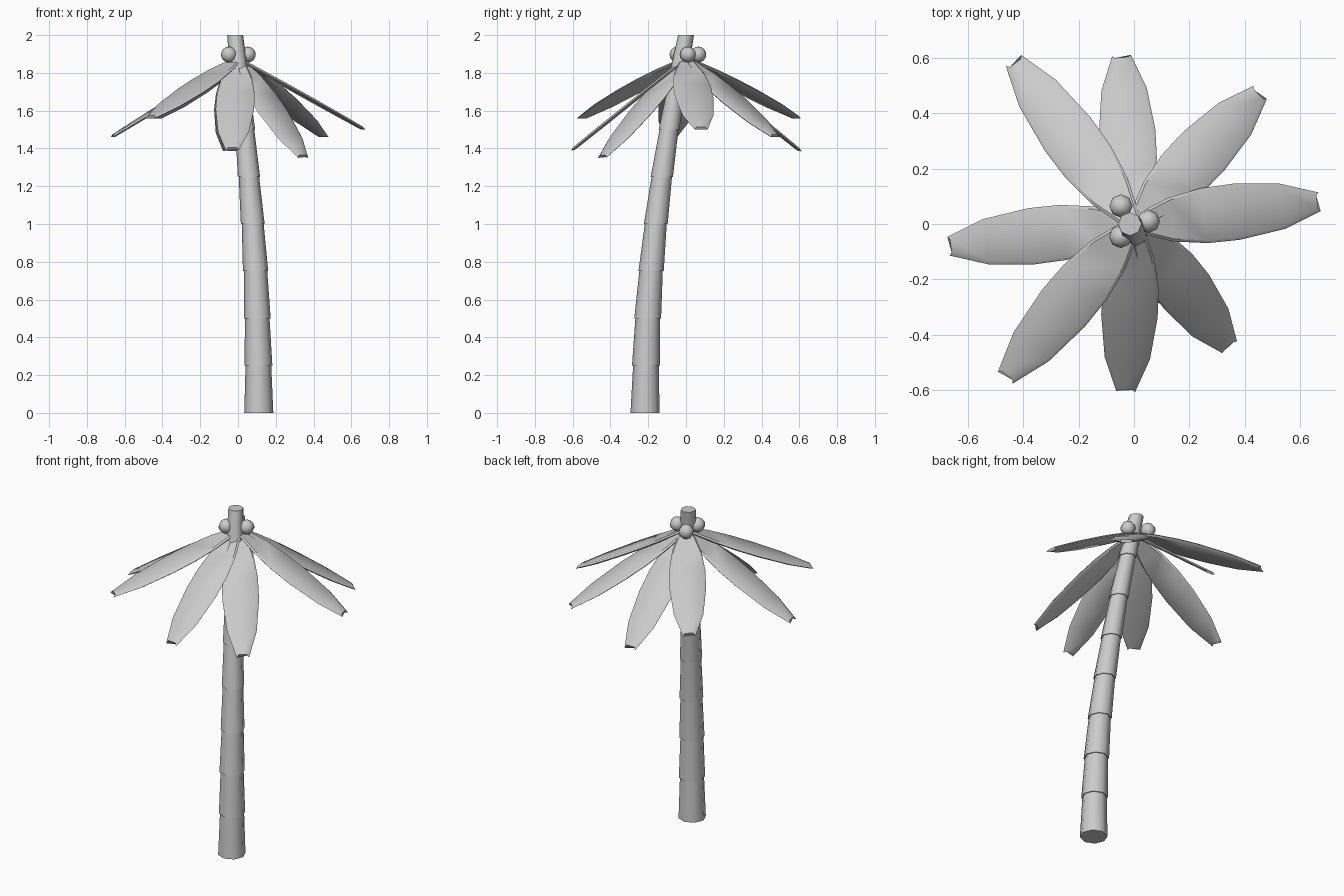
import bpy, bmesh, math
from mathutils import Vector

if "Cube" in bpy.data.objects:
    bpy.data.objects.remove(bpy.data.objects["Cube"])


def finish(bm, name, angle=60):
    bmesh.ops.recalc_face_normals(bm, faces=bm.faces)
    me = bpy.data.meshes.new(name)
    bm.to_mesh(me)
    bm.free()
    ob = bpy.data.objects.new(name, me)
    bpy.context.collection.objects.link(ob)
    bpy.ops.object.select_all(action='DESELECT')
    ob.select_set(True)
    bpy.context.view_layer.objects.active = ob
    bpy.ops.object.shade_smooth_by_angle(angle=math.radians(angle))
    return ob


def loft(name, rings, angle=60):
    # Bridge closed rings and cap both ends
    bm = bmesh.new()
    rows = [[bm.verts.new(p) for p in ring] for ring in rings]
    n = len(rows[0])
    for a, b in zip(rows, rows[1:]):
        for i in range(n):
            j = (i + 1) % n
            bm.faces.new((a[i], a[j], b[j], b[i]))
    bm.faces.new(rows[0])
    bm.faces.new(rows[-1])
    return finish(bm, name, angle)


def circle(c, r, n=8):
    return [c + Vector((r * math.cos(math.tau * i / n), r * math.sin(math.tau * i / n), 0))
            for i in range(n)]


# Trunk: stacked tapering segments along a leaning path
path_x = [.11, .108, .102, .093, .078, .058, .036, .01, -.015]
path_y = [-.217, -.212, -.203, -.185, -.16, -.128, -.09, -.046, 0]
radii = [.077, .074, .071, .067, .063, .059, .055, .051]
centers = [Vector((x, y, .25 * i)) for i, (x, y) in enumerate(zip(path_x, path_y))]
for i, r in enumerate(radii):
    loft(f"trunk_segment_{i + 1}",
         [circle(centers[i], r), circle(centers[i + 1], r - .009)])

# Fronds: flat tapered leaves with thin chamfered rims, from crown to tip
crown = Vector((0, 0, 1.875))
tips = [(.67, .08, 1.5), (.455, .475, 1.46), (-.045, .608, 1.385), (-.435, .59, 1.56),
        (-.67, -.08, 1.46), (-.465, -.555, 1.56), (-.03, -.605, 1.39), (.345, -.445, 1.35)]
stations = [(0, .03), (.2, .08), (.38, .1), (.55, .102), (.8, .082), (1, .034)]
for k, tip in enumerate(tips):
    axis = Vector(tip) - crown
    side = Vector((0, 0, 1)).cross(axis).normalized()
    up = axis.normalized().cross(side)
    rings = []
    for t, w in stations:
        mid = crown + axis * t
        flat = crown + axis * (t * .98)
        inner = w - .01
        rings.append([mid + side * w, flat + side * inner + up * .008,
                      flat - side * inner + up * .008, mid - side * w,
                      flat - side * inner - up * .008, flat + side * inner - up * .008])
    loft(f"frond_{k + 1}", rings, 40)

# Coconuts around the crown
for k, (x, y) in enumerate([(-.047, .065), (.052, .01), (-.048, -.045)]):
    bm = bmesh.new()
    bmesh.ops.create_uvsphere(bm, u_segments=8, v_segments=8, radius=.042)
    bmesh.ops.translate(bm, verts=bm.verts, vec=(x, y, 1.897))
    finish(bm, f"coconut_{k + 1}")
